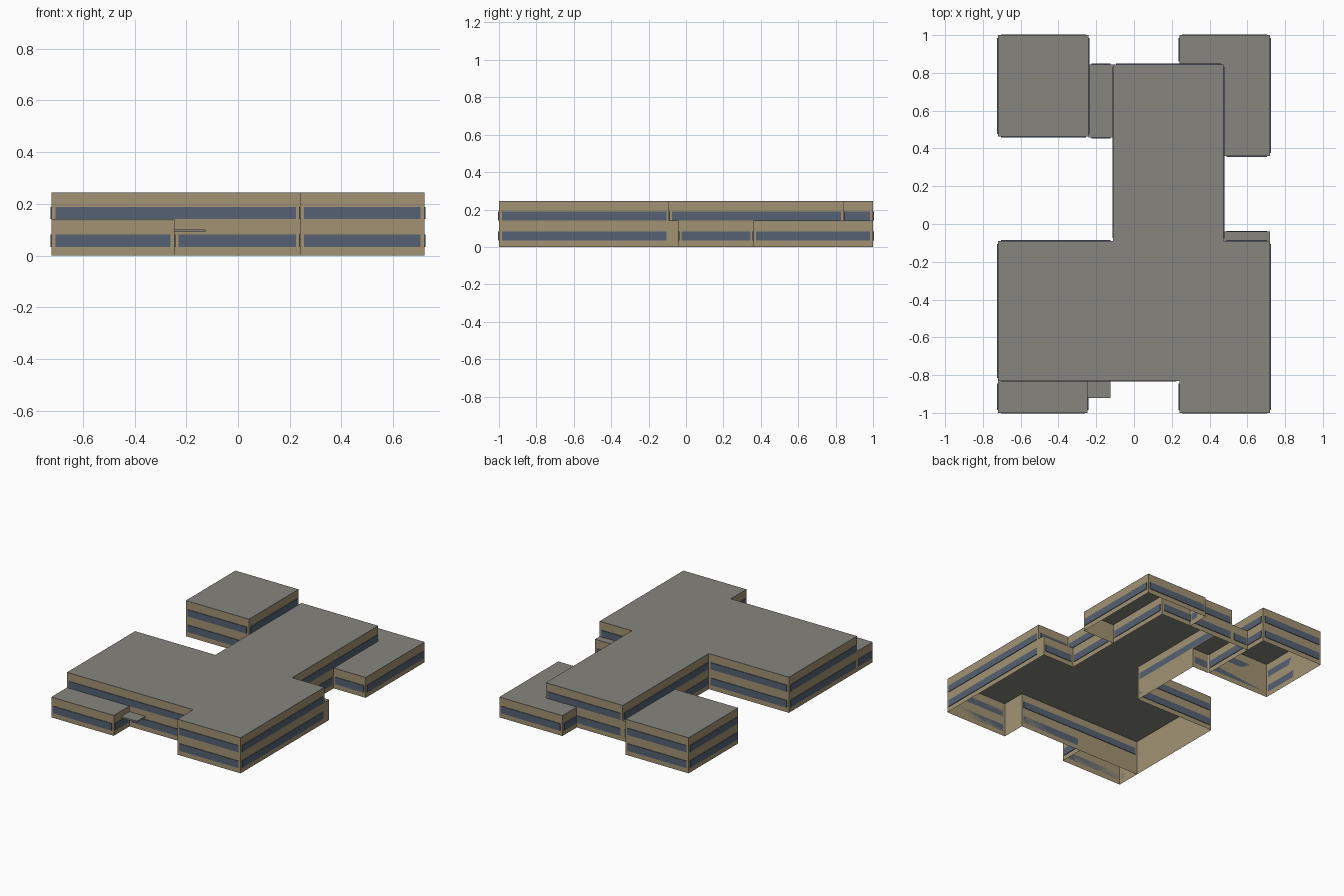
import bpy, bmesh
from mathutils import Vector, Matrix

cube = bpy.data.objects.get("Cube")
if cube:
    bpy.data.objects.remove(cube, do_unlink=True)


def material(name, rgb):
    m = bpy.data.materials.new(name)
    m.use_nodes = True
    m.diffuse_color = (*rgb, 1)
    node = next(n for n in m.node_tree.nodes if n.type == 'BSDF_PRINCIPLED')
    node.inputs["Base Color"].default_value = (*rgb, 1)
    node.inputs["Roughness"].default_value = 0.8
    return m


TAN = material("tan wall", (0.36, 0.29, 0.17))
GLASS = material("blue grey window", (0.09, 0.12, 0.17))
GREY = material("grey roof", (0.24, 0.235, 0.21))

FLOOR, TOP, SLAB = 0.14, 0.245, 0.005
LOW_BAND, HIGH_BAND = (0.033, 0.082), (0.142, 0.188)
MARGIN, PLATE = 0.015, 0.004


def finish(name, bm, mat):
    mesh = bpy.data.meshes.new(name)
    bm.to_mesh(mesh)
    bm.free()
    mesh.materials.append(mat)
    obj = bpy.data.objects.new(name, mesh)
    bpy.context.collection.objects.link(obj)


def walls(name, path, z0, z1, closed=False):
    """Upright sheets along a counter-clockwise path."""
    bm = bmesh.new()
    ends = path[1:] + path[:1] if closed else path[1:]
    for a, b in zip(path, ends):
        corners = [(*a, z0), (*b, z0), (*b, z1), (*a, z1)]
        bm.faces.new([bm.verts.new(c) for c in corners])
    bmesh.ops.remove_doubles(bm, verts=bm.verts, dist=0.0001)
    finish(name, bm, TAN)


def windows(name, path, bands, closed=False, inward=False):
    """Thin glass strips on the outer face of every wall long enough."""
    bm = bmesh.new()
    ends = path[1:] + path[:1] if closed else path[1:]
    for a, b in zip(path, ends):
        a, b = Vector(a), Vector(b)
        d = b - a
        if d.length < 0.06:
            continue
        n = Vector((d.y, -d.x)).normalized() * PLATE / 2
        mid = (a + b) / 2 + (-n if inward else n)
        length = d.length - 2 * MARGIN
        along_x = abs(d.x) > abs(d.y)
        for lo, hi in bands:
            size = (length, PLATE) if along_x else (PLATE, length)
            bmesh.ops.create_cube(bm, size=1, matrix=Matrix.LocRotScale(
                (mid.x, mid.y, (lo + hi) / 2), None, (*size, hi - lo)))
    finish(name, bm, GLASS)


def slab(name, outline, top, thick=SLAB):
    bm = bmesh.new()
    face = bm.faces.new([bm.verts.new((*p, top - thick)) for p in outline])
    out = bmesh.ops.extrude_face_region(bm, geom=[face], use_keep_orig=True)
    verts = [g for g in out["geom"] if isinstance(g, bmesh.types.BMVert)]
    bmesh.ops.translate(bm, verts=verts, vec=(0, 0, thick))
    bmesh.ops.recalc_face_normals(bm, faces=bm.faces)
    finish(name, bm, GREY)


def rect(x0, x1, y0, y1):
    return [(x0, y0), (x1, y0), (x1, y1), (x0, y1)]


# Key wall lines shared by the wings
W, E, FRONT, BACK = -0.72, 0.72, -1.0, 1.0
RECESS, STEP, SPINE_BACK = -0.83, -0.09, 0.845
SPINE_W, SPINE_E, PORCH, BAY = -0.11, 0.475, -0.245, 0.24
LINK_Y, SHED_Y, LEDGE = 0.457, 0.36, -0.04

# Main building, upper storey
upper = [(W, RECESS), (BAY, RECESS), (BAY, FRONT), (E, FRONT), (E, STEP),
         (SPINE_E, STEP), (SPINE_E, SPINE_BACK), (SPINE_W, SPINE_BACK),
         (SPINE_W, STEP), (W, STEP)]
walls("main_upper_walls", upper, FLOOR, TOP - SLAB, True)
windows("main_upper_windows", upper, [HIGH_BAND], True)
windows("main_inner_windows", upper[:2], [HIGH_BAND], inward=True)
slab("main_roof", upper, TOP)

# Main building, lower storey, open towards the link
lower = [(-0.24, LINK_Y), (SPINE_W, LINK_Y), (SPINE_W, STEP), (W, STEP),
         (W, RECESS), (PORCH, RECESS), (BAY, RECESS), (BAY, FRONT),
         (E, FRONT), (E, STEP), (E, LEDGE), (SPINE_E, LEDGE),
         (SPINE_E, SHED_Y), (SPINE_E, SPINE_BACK), (SPINE_W, SPINE_BACK),
         (-0.24, SPINE_BACK)]
# the path above runs counter-clockwise, so outer faces lie on its right
walls("main_lower_walls", lower, 0, FLOOR)
windows("main_lower_windows", lower[:5], [LOW_BAND])
windows("main_lower_front_windows", lower[5:], [LOW_BAND])
slab("link_roof", rect(-0.24, SPINE_W, LINK_Y, SPINE_BACK), FLOOR)
slab("ledge_roof", rect(SPINE_E, E, STEP, LEDGE), FLOOR)

# Two-storey back block
block = rect(W, -0.24, 0.462, BACK)
walls("back_block_walls", block, 0, TOP - SLAB, True)
windows("back_block_windows", block, [LOW_BAND, HIGH_BAND], True)
slab("back_block_roof", block, TOP)

# Low front wing
wing = [(W, RECESS), (W, FRONT), (PORCH, FRONT), (PORCH, RECESS)]
walls("front_wing_walls", wing, 0, FLOOR - SLAB)
windows("front_wing_windows", wing, [LOW_BAND])
slab("front_wing_roof", wing, FLOOR)

# Low back wing wrapped around the corner of the main building
shed = [(SPINE_E, SHED_Y), (E, SHED_Y), (E, BACK), (BAY, BACK),
        (BAY, SPINE_BACK)]
walls("back_wing_walls", shed, 0, FLOOR - SLAB)
windows("back_wing_windows", shed, [LOW_BAND])
slab("back_wing_roof", shed + [(SPINE_E, SPINE_BACK)], FLOOR)

# Entrance canopy
slab("entrance_canopy", rect(PORCH, -0.125, -0.92, RECESS), 0.102, 0.01)
